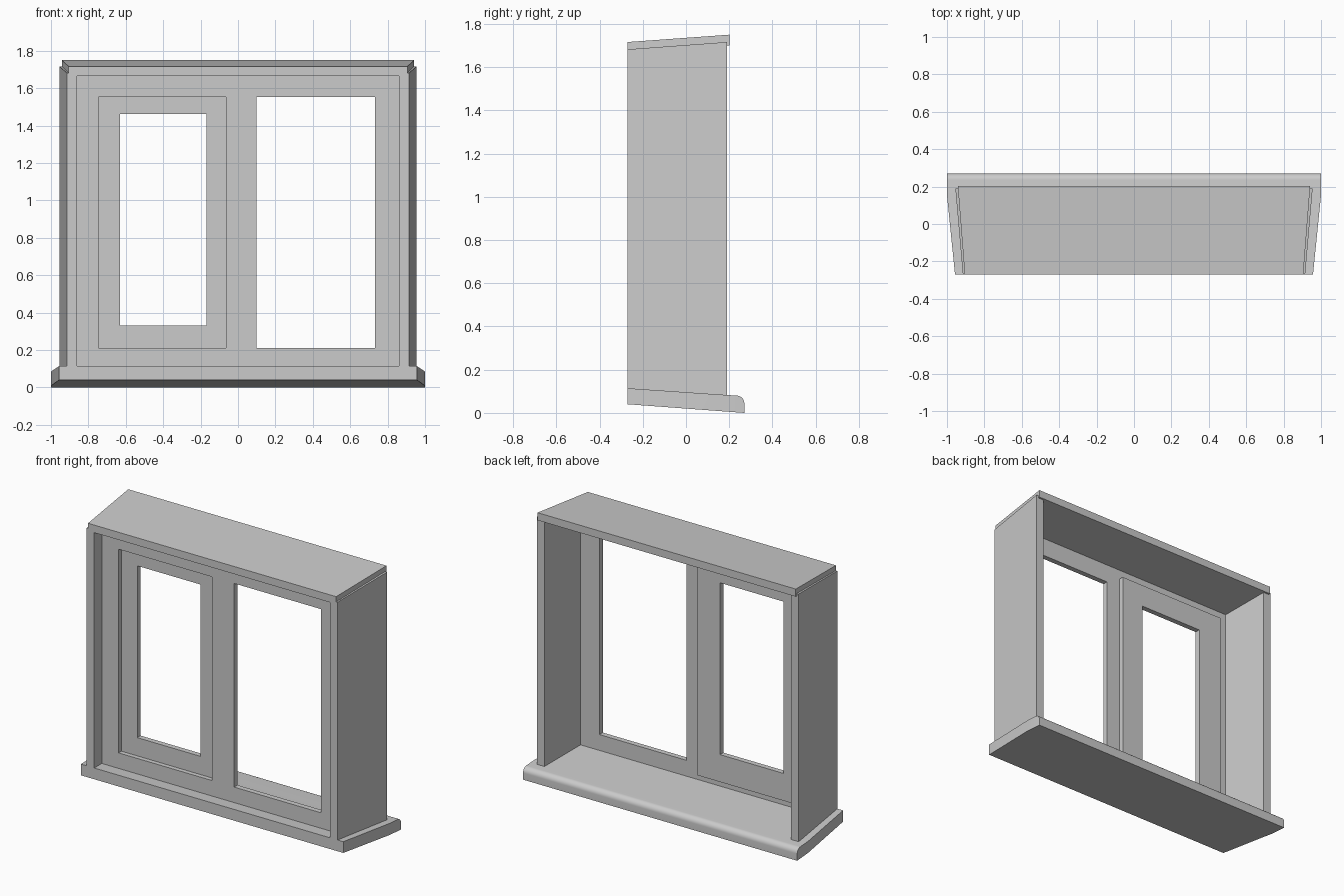
import bpy, bmesh, math

if "Cube" in bpy.data.objects:
    bpy.data.objects.remove(bpy.data.objects["Cube"])


def finish(name, bm, smooth=False):
    bmesh.ops.recalc_face_normals(bm, faces=bm.faces[:])
    mesh = bpy.data.meshes.new(name)
    bm.to_mesh(mesh)
    bm.free()
    ob = bpy.data.objects.new(name, mesh)
    bpy.context.collection.objects.link(ob)
    if smooth:
        bpy.ops.object.select_all(action='DESELECT')
        ob.select_set(True)
        bpy.context.view_layer.objects.active = ob
        bpy.ops.object.shade_smooth_by_angle(angle=math.radians(30))
    return ob


def loft_board(name, sections, smooth=False):
    """Board lofted through rectangular sections (y, x0, x1, z0, z1)."""
    bm = bmesh.new()
    rings = [[bm.verts.new(p) for p in ((x0, y, z0), (x1, y, z0), (x1, y, z1), (x0, y, z1))]
             for y, x0, x1, z0, z1 in sections]
    for a, b in zip(rings, rings[1:]):
        for i in range(4):
            j = (i + 1) % 4
            bm.faces.new((a[i], a[j], b[j], b[i]))
    bm.faces.new(rings[0])
    bm.faces.new(rings[-1])
    return finish(name, bm, smooth)


def pierced_panel(name, xs, zs, holes, y0, y1):
    """Flat panel in the xz plane, cut into cells, leaving out the hole cells."""
    bm = bmesh.new()
    grid = [[bm.verts.new((x, y0, z)) for z in zs] for x in xs]
    for i in range(len(xs) - 1):
        for j in range(len(zs) - 1):
            if (i, j) not in holes:
                bm.faces.new((grid[i][j], grid[i + 1][j], grid[i + 1][j + 1], grid[i][j + 1]))
    ext = bmesh.ops.extrude_face_region(bm, geom=bm.faces[:])
    moved = [g for g in ext['geom'] if isinstance(g, bmesh.types.BMVert)]
    bmesh.ops.translate(bm, verts=moved, vec=(0, y1 - y0, 0))
    return finish(name, bm)


FRONT = -0.27

# Sloping sill with tapered ends and a rounded nose at the back
sill = [(FRONT, -0.957, 0.957, 0.04, 0.114), (0.155, -1, 1, 0.0085, 0.085)]
r = 0.036
for k in range(9):
    a = math.radians(90 - 90 * k / 8)
    y = 0.234 + r * math.cos(a)
    sill.append((y, -1, 1, 0.04 * (0.27 - y) / 0.54, 0.044 + r * math.sin(a)))
loft_board("sill", sill, smooth=True)

# Splayed side jambs, let into sill and head
for side, label in ((-1, "left"), (1, "right")):
    loft_board(label + "_jamb", [
        (FRONT, side * 0.86, side * 0.915, 0.065, 1.682),
        (0.19, side * 0.90, side * 0.955, 0.031, 1.716)])

# Sloping head board
loft_board("head_board", [
    (FRONT, -0.905, 0.905, 1.666, 1.716),
    (0.202, -0.942, 0.942, 1.70, 1.75)])

# Fixed frame with two openings
pierced_panel("window_frame", [-0.88, -0.745, -0.065, 0.098, 0.733, 0.88],
              [0.09, 0.21, 1.553, 1.685], {(1, 1), (3, 1)}, -0.18, -0.145)

# Sash set behind the left opening, overlapping the frame
pierced_panel("opening_sash", [-0.805, -0.63, -0.168, -0.005],
              [0.15, 0.33, 1.463, 1.613], {(1, 1)}, -0.15, -0.115)
